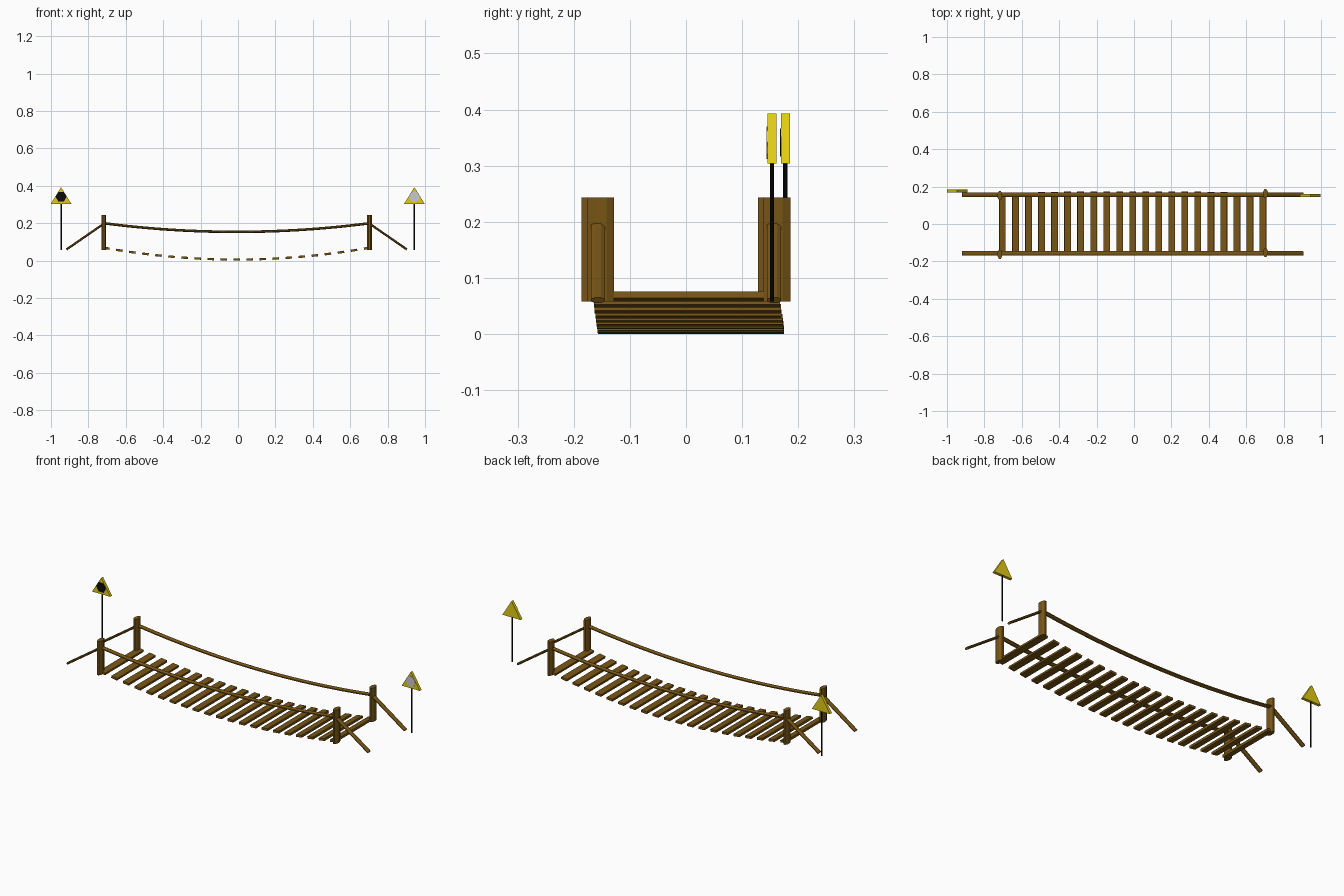
import bpy, bmesh
from math import sin, cos, pi, atan2
from mathutils import Vector, Matrix

cube = bpy.data.objects.get("Cube")
if cube:
    bpy.data.objects.remove(cube, do_unlink=True)


def material(name, rgb):
    m = bpy.data.materials.new(name)
    m.use_nodes = True
    m.diffuse_color = (*rgb, 1)
    bsdf = next(n for n in m.node_tree.nodes if n.type == 'BSDF_PRINCIPLED')
    bsdf.inputs["Base Color"].default_value = (*rgb, 1)
    return m


WOOD = material("brown wood", (0.19, 0.092, 0.008))
YELLOW = material("sign yellow", (0.75, 0.6, 0.008))
BLACK = material("black", (0.003, 0.003, 0.003))
GREY = material("light grey", (0.6, 0.58, 0.58))

MID = -0.007      # bridge centre in x
POST = 0.71       # post distance from the centre
RAIL_Y = 0.157


def finish(bm, name, mat):
    bmesh.ops.recalc_face_normals(bm, faces=bm.faces)
    mesh = bpy.data.meshes.new(name)
    bm.to_mesh(mesh)
    bm.free()
    mesh.materials.append(mat)
    ob = bpy.data.objects.new(name, mesh)
    bpy.context.collection.objects.link(ob)
    return ob


def sweep(name, path, half_y, half_n, mat, sides=8):
    """Sweep a flattened round section along a path lying in an xz plane."""
    bm = bmesh.new()
    rings = []
    for i, p in enumerate(path):
        t = (path[min(i + 1, len(path) - 1)] - path[max(i - 1, 0)]).normalized()
        n = t.cross(Vector((0, 1, 0)))
        ring = []
        for k in range(sides):
            a = 2 * pi * (k + 0.5) / sides
            ring.append(bm.verts.new(p + Vector((0, half_y * cos(a), 0)) + n * half_n * sin(a)))
        rings.append(ring)
    for r, s in zip(rings, rings[1:]):
        for k in range(sides):
            j = (k + 1) % sides
            bm.faces.new((r[k], r[j], s[j], s[k]))
    bm.faces.new(rings[0])
    bm.faces.new(rings[-1])
    return finish(bm, name, mat)


def prism(name, outline, y0, y1, mat):
    """Extrude an xz outline from y0 to y1."""
    bm = bmesh.new()
    face = bm.faces.new([bm.verts.new((x, y0, z)) for x, z in outline])
    out = bmesh.ops.extrude_face_region(bm, geom=[face])
    verts = [v for v in out["geom"] if isinstance(v, bmesh.types.BMVert)]
    bmesh.ops.translate(bm, verts=verts, vec=(0, y1 - y0, 0))
    return finish(bm, name, mat)


# Planks hang on a shallow sagging curve, tilted to follow it
COUNT, SPAN, SAG = 21, 0.697, 0.061
for i in range(COUNT):
    u = 2 * i / (COUNT - 1) - 1
    slope = 2 * SAG * u / SPAN
    place = Matrix.Translation((MID + u * SPAN, 0.009 * (1 - u * u), 0.006 + SAG * u * u))
    turn = Matrix.Rotation(-atan2(slope, 1), 4, 'Y')
    bm = bmesh.new()
    bmesh.ops.create_cube(bm, size=1, matrix=place @ turn @ Matrix.Diagonal((0.035, 0.332, 0.012, 1)))
    finish(bm, f"plank_{i + 1}", WOOD)

# Posts, handrails and anchor stays on both sides
for side, sy in (("front", -1), ("back", 1)):
    y = sy * RAIL_Y
    rail = []
    for i in range(25):
        u = i / 12 - 1
        rail.append(Vector((MID + u * POST, y, 0.154 + 0.046 * u * u)))
    ob = sweep(f"{side}_handrail", rail, 0.0135, 0.0075, WOOD)
    for end, sx in (("right", -1), ("left", 1)):
        x = MID + sx * POST
        base = Vector((x, y + sx * 0.005, 0.058))
        sweep(f"{side}_{end}_post", [base, base + Vector((0, 0, 0.185))], 0.026, 0.0135, WOOD)
        sweep(f"{side}_{end}_stay", [Vector((x, y, 0.198)),
              Vector((MID + sx * 0.91, y, 0.06))], 0.0135, 0.0065, WOOD)

# Warning signs: pole, triangular board and a painted symbol on the front
for end, x, y, mat, sides in (("right", -0.946, 0.177, BLACK, 6), ("left", 0.943, 0.153, GREY, 8)):
    sweep(f"{end}_sign_pole", [Vector((x, y, 0.058)), Vector((x, y, 0.31))], 0.004, 0.004, BLACK)
    prism(f"{end}_sign_board", [(x - 0.055, 0.304), (x + 0.055, 0.304), (x, 0.393)],
          y - 0.008, y + 0.008, YELLOW)
    disc = [(x + 0.029 * cos(2 * pi * k / sides), 0.341 + 0.029 * sin(2 * pi * k / sides))
            for k in range(sides)]
    prism(f"{end}_sign_symbol", disc, y - 0.0095, y - 0.007, mat)
